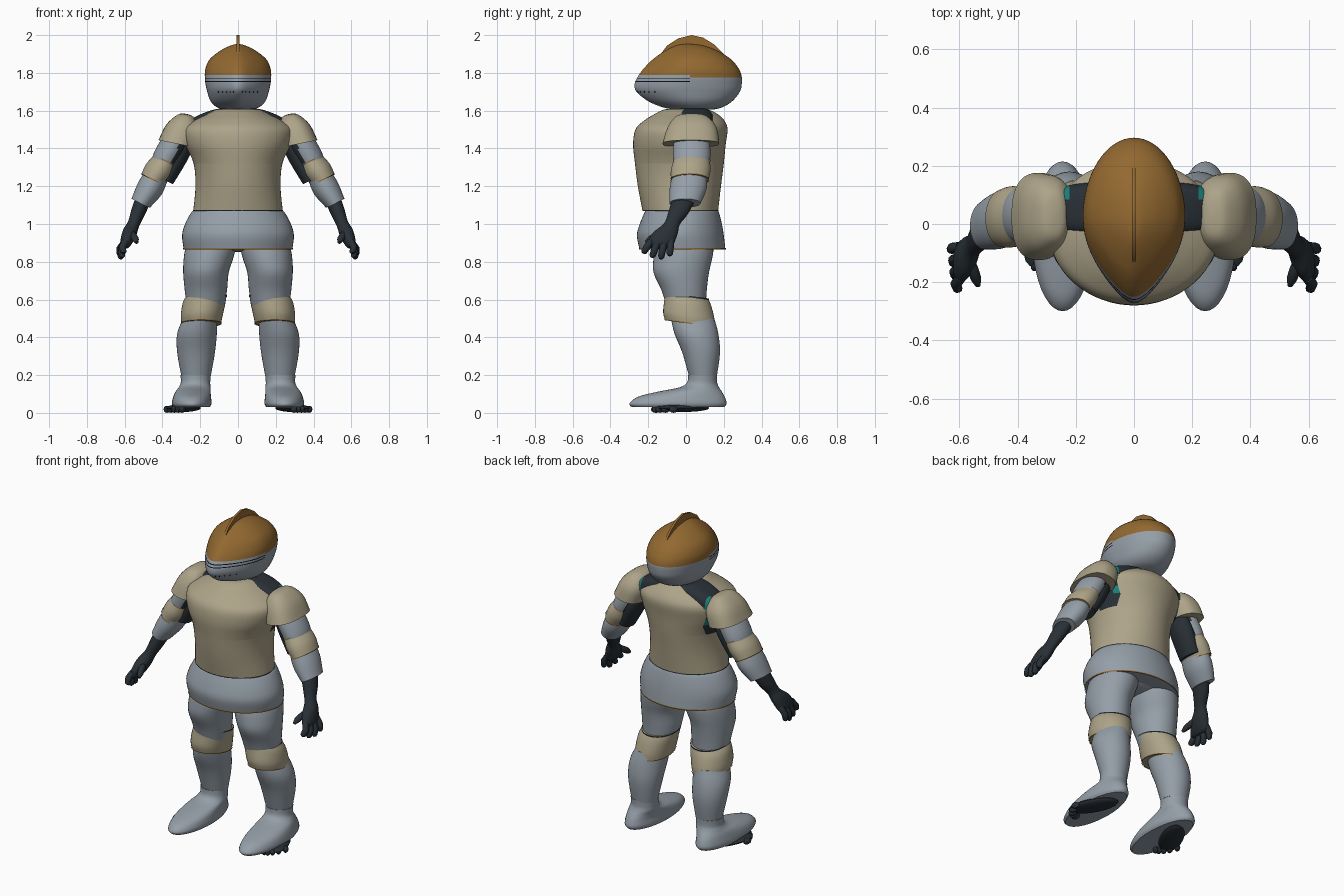
import bpy, bmesh, math
from mathutils import Vector, Matrix

cube = bpy.data.objects.get("Cube")
if cube:
    bpy.data.objects.remove(cube, do_unlink=True)


def material(name, r, g, b):
    mat = bpy.data.materials.new(name)
    mat.use_nodes = True
    mat.diffuse_color = (r, g, b, 1)
    mat.node_tree.nodes["Principled BSDF"].inputs["Base Color"].default_value = (r, g, b, 1)
    return mat


GREY = material("steel grey", .30, .345, .39)
TAN = material("tan plate", .42, .37, .25)
BROWN = material("bronze brown", .29, .14, .03)
DARK = material("dark undersuit", .022, .03, .037)
TEAL = material("teal lining", .01, .22, .2)
BLACK = material("black slit", .004, .004, .005)


def finish(bm, name, mats):
    bmesh.ops.recalc_face_normals(bm, faces=bm.faces)
    mesh = bpy.data.meshes.new(name)
    bm.to_mesh(mesh)
    bm.free()
    for mat in mats:
        mesh.materials.append(mat)
    obj = bpy.data.objects.new(name, mesh)
    bpy.context.collection.objects.link(obj)


def ring_point(sec, angle, side=1, tilt=0, pitch=0, point=0, power=1):
    """Point on an oval section (x, y, z, rx, ry); point narrows its front, power < 1 squares it."""
    x, y, z, rx, ry = sec
    c, s = (math.copysign(abs(v) ** power, v) for v in (math.cos(angle), math.sin(angle)))
    u = rx * c * (1 - point * max(0, -s) ** 2)
    return Vector((side * (x + u * math.cos(tilt)), y + ry * s,
                   z + u * math.sin(tilt) + pitch * ry * s))


def smooth_path(secs, steps):
    """Catmull-Rom interpolation of the sections."""
    out = []
    for i in range(len(secs) - 1):
        p = [secs[max(i - 1, 0)], secs[i], secs[i + 1], secs[min(i + 2, len(secs) - 1)]]
        for k in range(steps):
            t = k / steps
            out.append([b + t / 2 * (c - a + t * (2 * a - 5 * b + 4 * c - d
                        + t * (3 * (b - c) + d - a))) for a, b, c, d in zip(*p)])
    return out + [list(secs[-1])]


def loft(name, secs, mats, side=1, tilt=0, pitch=0, point=0, power=1, steps=4, sides=40,
         caps=True, cuts=(), rule=None):
    bm = bmesh.new()
    rings = [[bm.verts.new(ring_point(s, math.tau * k / sides, side, tilt, pitch, point, power))
              for k in range(sides)] for s in smooth_path(secs, steps)]
    for a, b in zip(rings, rings[1:]):
        for k in range(sides):
            n = (k + 1) % sides
            bm.faces.new((a[k], a[n], b[n], b[k]))
    if caps:
        bm.faces.new(rings[0])
        bm.faces.new(rings[-1])
    bmesh.ops.recalc_face_normals(bm, faces=bm.faces)
    for axis, value in cuts:
        no = Vector([axis == c for c in "xyz"])
        bmesh.ops.bisect_plane(bm, geom=bm.verts[:] + bm.edges[:] + bm.faces[:],
                               plane_co=no * value, plane_no=no)
    if rule:
        bm.normal_update()
        for f in bm.faces:
            f.material_index = rule(f.calc_center_median(), f.normal)
    finish(bm, name, mats)


def trim(name, sec, mat, side=1, tilt=0, pitch=0, half=.004):
    """Thin open edging band round a section."""
    x, y, z, rx, ry = sec
    loft(name, [(x, y, z + d, rx + .003, ry + .003) for d in (-half, half)],
         [mat], side, tilt, pitch, steps=1, caps=False)


def levels(rows):
    """Centred sections from (z, half width, front y, back y)."""
    return [(0, (f + b) / 2, z, w, (b - f) / 2) for z, w, f, b in rows]


def blob(name, centre, scale, mat, turn=0, segs=20):
    bm = bmesh.new()
    bmesh.ops.create_uvsphere(bm, u_segments=segs, v_segments=segs // 2, radius=1,
                              matrix=Matrix.Translation(centre) @ Matrix.Rotation(turn, 4, "Z")
                              @ Matrix.Diagonal((*scale, 1)))
    finish(bm, name, [mat])


# Helmet with bronze cap and visor slits
helmet = levels([(1.605, .06, -.05, .14), (1.617, .11, -.12, .19), (1.65, .145, -.2, .245),
                 (1.70, .163, -.262, .285), (1.74, .172, -.272, .295), (1.78, .176, -.255, .295),
                 (1.825, .172, -.222, .278), (1.875, .147, -.172, .235), (1.92, .09, -.105, .16),
                 (1.946, .036, -.05, .085), (1.953, .006, -.005, .02)])
slits = [(1.753, 1.758), (1.769, 1.774)]
front_edge, back_edge = 1.788, 1.776


def helmet_rule(c, n):
    if c.y < .02 and any(lo < c.z < hi for lo, hi in slits):
        return 2
    return int(c.z > (front_edge if c.y < .02 else back_edge))


loft("helmet", helmet, [GREY, BROWN, BLACK], point=.42, sides=64, rule=helmet_rule,
     cuts=[("z", z) for pair in slits for z in pair]
     + [("z", front_edge), ("z", back_edge), ("y", .02)])

# Breathing holes
for side, word in ((1, "left"), (-1, "right")):
    for k in range(5):
        spot = ring_point(helmet[3], math.radians(-76 + 9 * k), side, point=.42)
        blob(f"{word}_breathing_hole_{k + 1}", spot, (.0035,) * 3, BLACK, segs=8)

# Helmet crest
bm = bmesh.new()
arc = [(-.13, 1.905), (-.1, 1.945), (-.04, 1.983), (.03, 2), (.09, 1.987), (.15, 1.95),
       (.2, 1.9), (.14, 1.88), (-.1, 1.88)]
plate = bm.faces.new([bm.verts.new((-.007, y, z)) for y, z in arc])
moved = bmesh.ops.extrude_face_region(bm, geom=[plate])["geom"]
bmesh.ops.translate(bm, vec=(.014, 0, 0), verts=[v for v in moved if isinstance(v, bmesh.types.BMVert)])
finish(bm, "helmet_crest", [BROWN])

# Neck
loft("neck", levels([(1.54, .085, -.06, .11), (1.66, .07, -.05, .1)]), [GREY], steps=1)


# Cuirass with dark arm openings
def cuirass_rule(c, n):
    if not (-.02 < c.y < .12 and c.z > 1.32 and abs(c.x) > .2):
        return 0
    return 2 if c.y > .09 and 1.39 < c.z < 1.43 else 1


loft("cuirass", levels([(1.07, .237, -.23, .17), (1.2, .225, -.255, .185), (1.32, .235, -.27, .2),
                        (1.42, .278, -.28, .21), (1.5, .288, -.268, .22), (1.545, .235, -.225, .205),
                        (1.58, .165, -.17, .17), (1.605, .115, -.12, .12), (1.61, .08, -.08, .08)]),
     [TAN, DARK, TEAL], sides=64, rule=cuirass_rule,
     cuts=[("y", -.02), ("y", .09), ("y", .12), ("x", .2), ("x", -.2),
           ("z", 1.32), ("z", 1.39), ("z", 1.43)])

# Dark shoulder yoke with teal corners
loft("shoulder_yoke", levels([(1.5, .285, -.055, .15), (1.545, .262, -.048, .148),
                              (1.58, .2, -.042, .142), (1.605, .13, -.035, .12),
                              (1.613, .08, -.03, .1)]),
     [DARK, TEAL], power=.6, cuts=[("x", .222), ("x", -.222), ("y", .085), ("y", -.02)],
     rule=lambda c, n: int(abs(c.x) > .222 and not -.02 < c.y < .085))

# Waist skirt
skirt = levels([(1.08, .225, -.21, .165), (1.06, .248, -.22, .175), (1.0, .28, -.245, .19),
                (.94, .296, -.26, .2), (.87, .288, -.247, .208)])
loft("waist_skirt", skirt, [GREY], sides=56)
trim("skirt_trim", skirt[-1], BROWN)
trim("waist_trim", levels([(1.072, .236, -.228, .17)])[0], DARK, half=.003)
blob("pelvis", (0, 0, .9), (.16, .14, .048), GREY)


def finger(name, points, side, radius):
    curve = bpy.data.curves.new(name, "CURVE")
    curve.dimensions = "3D"
    curve.bevel_depth = radius
    curve.bevel_resolution = 3
    curve.use_fill_caps = True
    spline = curve.splines.new("POLY")
    spline.points.add(len(points) - 1)
    for p, (x, y, z), r in zip(spline.points, points, (1, 1, .9, .45)):
        p.co = (side * x, y, z, 1)
        p.radius = r
    curve.materials.append(DARK)
    bpy.context.collection.objects.link(bpy.data.objects.new(name, curve))


for side, word in ((1, "left"), (-1, "right")):
    # Legs
    thigh = [(.143, -.01, .9, .125, .145), (.147, -.01, .865, .133, .155), (.158, -.018, .81, .13, .155),
             (.17, -.025, .74, .12, .146), (.17, -.01, .65, .112, .12), (.172, 0, .57, .1, .105)]
    knee = [(.168, .003, .618, .106, .116), (.18, .01, .58, .113, .125),
            (.192, .015, .515, .111, .136), (.195, .02, .475, .105, .132)]
    shin = [(.20, .035, .5, .09, .115), (.217, .055, .42, .105, .116),
            (.222, .08, .32, .1, .1), (.222, .09, .19, .077, .073)]
    foot = [(.225, .088, .2, .079, .077), (.225, .085, .16, .078, .08), (.23, .07, .135, .084, .105),
            (.238, .02, .112, .093, .17), (.243, -.025, .085, .1, .23),
            (.245, -.042, .05, .105, .257), (.245, -.042, .03, .096, .245)]
    slope = -.14
    loft(word + "_thigh", thigh, [GREY], side)
    loft(word + "_knee_guard", knee, [TAN], side, 0, slope)
    trim(word + "_knee_top_trim", knee[0], DARK, side, 0, slope)
    trim(word + "_knee_bottom_trim", knee[-1], BROWN, side, 0, slope, .003)
    loft(word + "_shin", shin, [GREY], side)
    loft(word + "_boot", foot, [GREY], side)

    # Bare soles turned outward, with toes
    blob(word + "_sole", (side * .288, -.012, .026), (.068, .15, .021), DARK, side * .48)
    for k in range(5):
        spot = (side * (.296 + .02 * k), -.162 + .006 * k * k, .019)
        blob(f"{word}_toe_{k + 1}", spot, (.016, .026, .019), DARK, side * .48, 12)

    # Arms
    lean = .45
    pauldron = [(.27, .03, 1.582, .01, .015), (.275, .03, 1.57, .045, .08),
                (.294, .032, 1.51, .087, .13), (.327, .026, 1.425, .096, .15)]
    upper = [(.315, .03, 1.46, .06, .09), (.345, .03, 1.41, .072, .098),
             (.385, .03, 1.34, .07, .098), (.41, .025, 1.28, .06, .09)]
    sleeve = [(.285, .04, 1.44, .06, .07), (.325, .04, 1.35, .056, .078), (.385, .03, 1.23, .045, .07)]
    elbow = [(.385, .03, 1.335, .066, .096), (.418, .025, 1.285, .076, .105),
             (.45, .02, 1.235, .068, .1)]
    forearm = [(.425, .02, 1.27, .062, .09), (.465, .012, 1.19, .07, .098),
               (.515, -.005, 1.11, .054, .082)]
    glove = [(.49, 0, 1.16, .045, .065), (.53, -.04, 1.06, .038, .054), (.553, -.075, 1, .032, .043),
             (.575, -.11, .95, .038, .066), (.597, -.135, .895, .029, .07),
             (.602, -.14, .875, .014, .052)]
    loft(word + "_pauldron", pauldron, [TAN], side, .2, power=.8)
    loft(word + "_upper_arm", upper, [GREY, DARK], side, lean,
         rule=lambda c, n: int(n.x * side < -.45))
    loft(word + "_undersleeve", sleeve, [DARK], side, lean)
    loft(word + "_elbow_guard", elbow, [TAN], side, lean)
    for end, sec in (("top", elbow[0]), ("bottom", elbow[-1])):
        trim(f"{word}_elbow_{end}_trim", sec, BROWN, side, lean, half=.003)
    loft(word + "_forearm_guard", forearm, [GREY], side, lean)
    loft(word + "_glove", glove, [DARK], side, lean)

    # Fingers fanned forward and down, then the thumb
    for k in range(4):
        tip = Vector((.608 + .008 * k, -.228 + .047 * k, (.845, .822, .815, .832)[k]))
        base = Vector((.597, -.185 + .035 * k, .91))
        finger(f"{word}_finger_{k + 1}", [base, base.lerp(tip, .5) + Vector((.01, 0, 0)),
                                          base.lerp(tip, .88), tip], side, .019)
    finger(word + "_thumb", [(.572, -.12, .955), (.555, -.155, .938), (.542, -.19, .918),
                             (.536, -.212, .902)], side, .02)

# Smooth shading with sharp edges kept
bpy.ops.object.select_all(action="DESELECT")
for obj in bpy.context.scene.objects:
    if obj.type == "MESH":
        obj.select_set(True)
        bpy.context.view_layer.objects.active = obj
bpy.ops.object.shade_smooth_by_angle(angle=math.radians(40))
